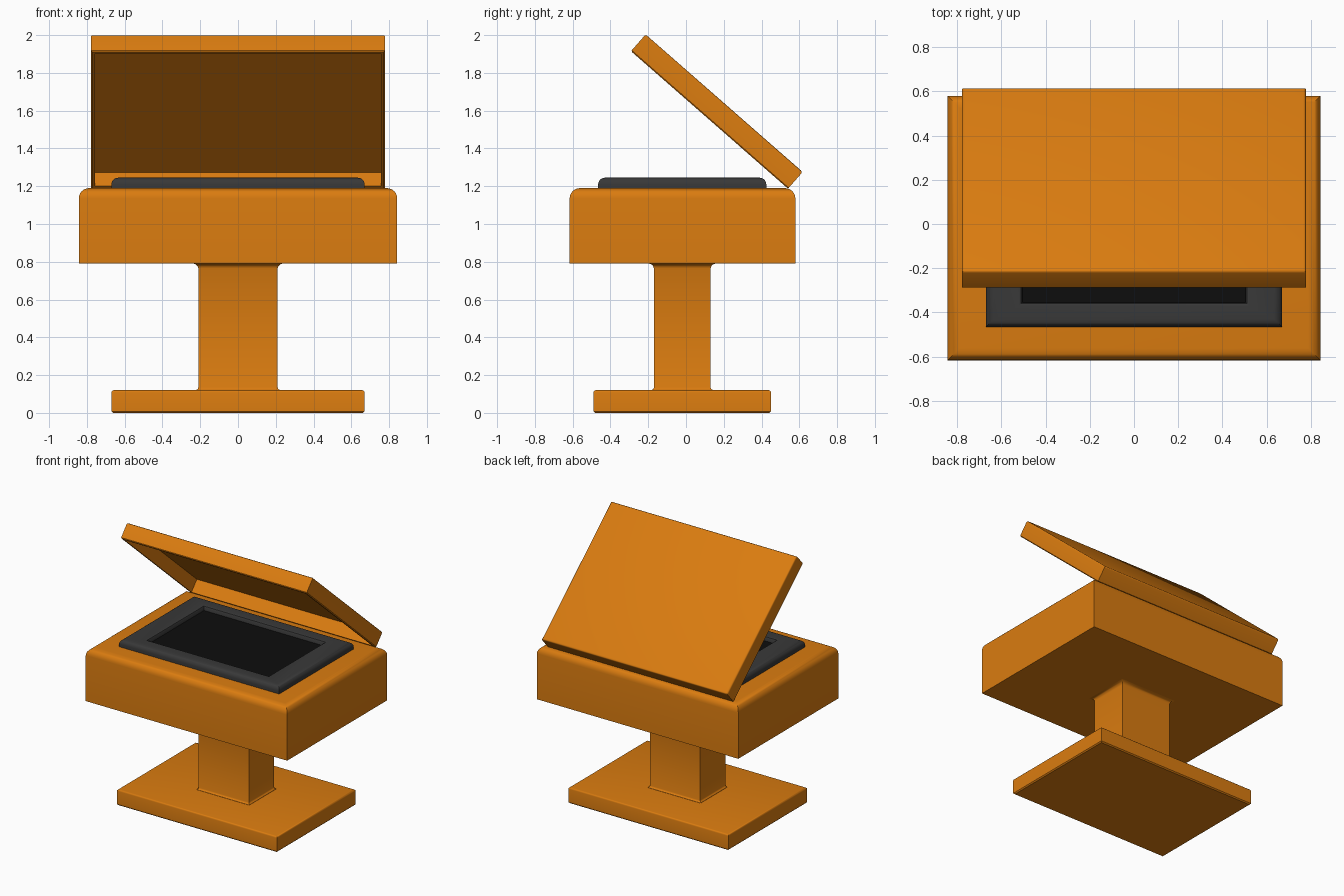
import bpy, bmesh, math

if "Cube" in bpy.data.objects:
    bpy.data.objects.remove(bpy.data.objects["Cube"])

def material(name, r, g, b):
    m = bpy.data.materials.new(name)
    m.diffuse_color = (r, g, b, 1)
    m.use_nodes = True
    m.node_tree.nodes["Principled BSDF"].inputs["Base Color"].default_value = m.diffuse_color
    return m

orange = material("orange", 0.70, 0.20, 0.005)
grey = material("dark_grey", 0.04, 0.04, 0.04)
black = material("black", 0.004, 0.004, 0.004)

def loft(name, rings, mat):
    """Skin a stack of rectangles (half_x, y_min, y_max, z), capping both ends."""
    bm = bmesh.new()
    loops = [[bm.verts.new(p) for p in ((-x, a, z), (x, a, z), (x, b, z), (-x, b, z))]
             for x, a, b, z in rings]
    for lo, hi in zip(loops, loops[1:]):
        for i in range(4):
            j = (i + 1) % 4
            bm.faces.new((lo[i], lo[j], hi[j], hi[i]))
    bm.faces.new(loops[0][::-1])
    bm.faces.new(loops[-1])
    bmesh.ops.recalc_face_normals(bm, faces=bm.faces)
    me = bpy.data.meshes.new(name)
    bm.to_mesh(me)
    bm.free()
    ob = bpy.data.objects.new(name, me)
    bpy.context.collection.objects.link(ob)
    me.materials.append(mat)
    bpy.context.view_layer.objects.active = ob
    ob.select_set(True)
    bpy.ops.object.shade_smooth_by_angle(angle=math.radians(35))
    ob.select_set(False)
    return ob

def inset(x, a, b, z, d):
    return (x - d, a + d, b - d, z)

def rounded_top(x, a, b, z, r, n=6):
    """Rings that round over the top edge with radius r."""
    out = []
    for i in range(n + 1):
        t = i / n * math.pi / 2
        out.append(inset(x, a, b, z - r + r * math.sin(t), r * (1 - math.cos(t))))
    return out

# Foot plate
foot = (0.67, -0.49, 0.45)
loft("foot_plate", [inset(*foot, 0, 0.008), (*foot, 0.008)]
     + rounded_top(*foot, 0.12, 0.012, 3), orange)

# Post with small fillets at both ends
post = (0.21, -0.17, 0.13)
loft("post", [inset(*post, z, -d) for z, d in (
    (0.115, 0.012), (0.122, 0.01), (0.127, 0.003), (0.135, 0), (0.765, 0),
    (0.777, 0.004), (0.786, 0.013), (0.79, 0.025), (0.80, 0.025))], orange)

# Main housing, rounded along the top
body = (0.843, -0.616, 0.579)
loft("housing", [(*body, 0.79)] + rounded_top(*body, 1.19, 0.055), orange)

# Raised bezel with a recessed opening
bezel = (0.67, -0.465, 0.425)
hole = (0.505, -0.355, 0.315)
loft("bezel", [(*bezel, 1.18)] + rounded_top(*bezel, 1.245, 0.035)
     + [inset(*hole, 1.245, -0.015), inset(*hole, 1.24, -0.005),
        (*hole, 1.23), (*hole, 1.195)], grey)

# Black panel inside the bezel
loft("panel", [(*hole, 1.19), (*hole, 1.21)], black)

# Hollow lid, tilted open about its rear lower edge
lid = (0.777, -1.105, 0)
wall = 0.02
lid_obj = loft("lid", [inset(*lid, 0.098, wall), inset(*lid, 0, wall),
                       inset(*lid, 0, 0.006), (*lid, 0.006)]
               + rounded_top(*lid, 0.118, 0.012, 3), orange)
lid_obj.location = (0, 0.54, 1.187)
lid_obj.rotation_euler.x = math.radians(-41.2)
